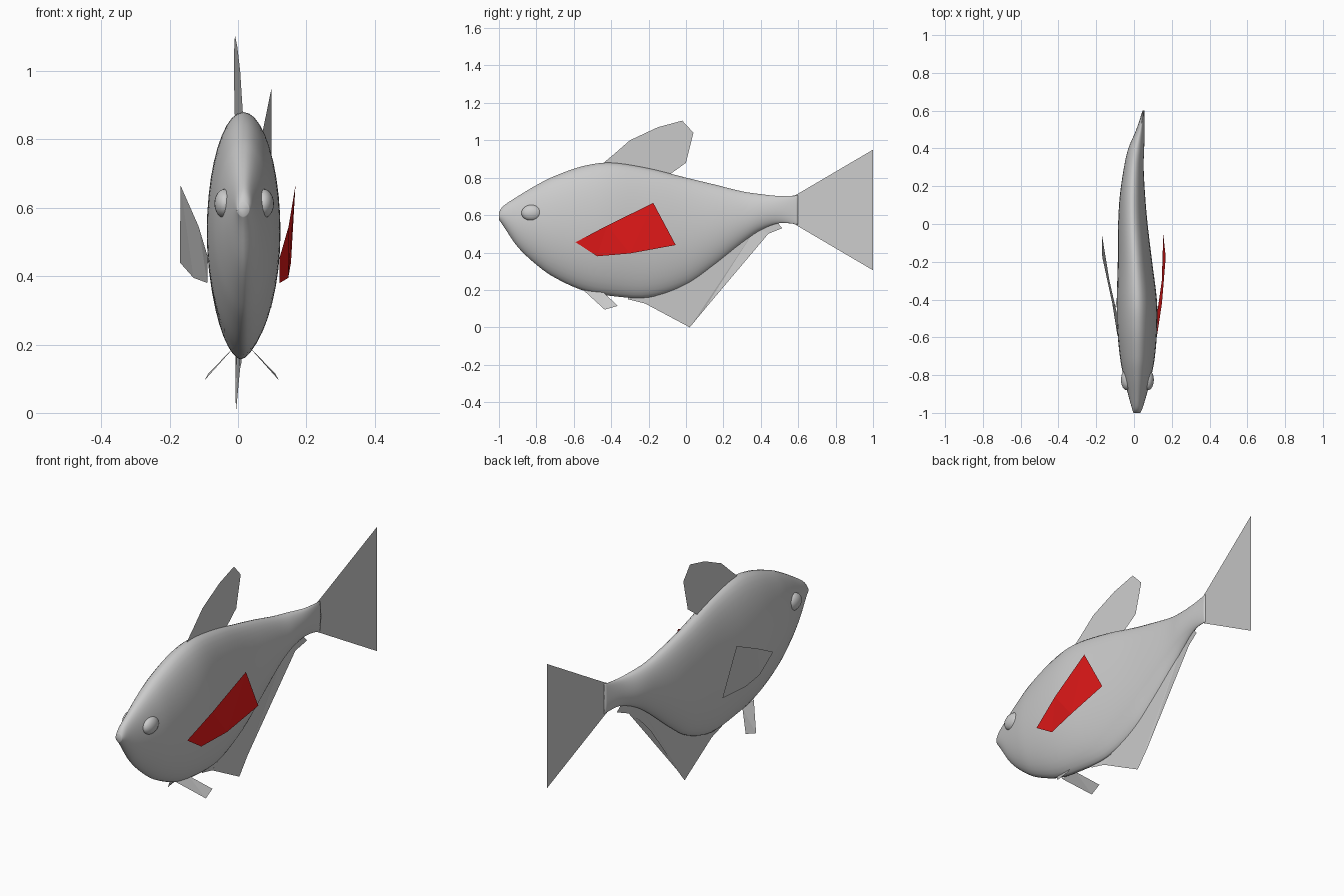
import bpy, bmesh, math
from mathutils import Vector

if "Cube" in bpy.data.objects:
    bpy.data.objects.remove(bpy.data.objects["Cube"])

# Body stations from mouth to tail root: y, top z, bottom z, centre x, half width
STATIONS = [
    (-1.00, 0.615, 0.575, 0.015, 0.018),
    (-0.975, 0.65, 0.54, 0.017, 0.028),
    (-0.90, 0.70, 0.43, 0.018, 0.050),
    (-0.80, 0.76, 0.335, 0.018, 0.075),
    (-0.70, 0.81, 0.265, 0.018, 0.093),
    (-0.55, 0.862, 0.197, 0.017, 0.106),
    (-0.40, 0.88, 0.168, 0.015, 0.106),
    (-0.20, 0.85, 0.160, 0.005, 0.091),
    (0.00, 0.80, 0.225, -0.006, 0.078),
    (0.15, 0.764, 0.327, -0.008, 0.067),
    (0.30, 0.727, 0.450, -0.001, 0.052),
    (0.40, 0.712, 0.520, 0.012, 0.042),
    (0.50, 0.702, 0.557, 0.034, 0.022),
    (0.60, 0.705, 0.550, 0.050, 0.005),
]
SIDES, STEPS = 40, 5


def catmull(a, b, c, d, t):
    return tuple(0.5 * (2*q + (r - p)*t + (2*p - 5*q + 4*r - s)*t*t + (3*q - p - 3*r + s)*t**3)
                 for p, q, r, s in zip(a, b, c, d))


def smooth_stations():
    n, out = len(STATIONS), []
    for i in range(n - 1):
        quad = [STATIONS[min(max(i + k, 0), n - 1)] for k in (-1, 0, 1, 2)]
        out += [catmull(*quad, s / STEPS) for s in range(STEPS)]
    return out + [STATIONS[-1]]


def centre_x(y):
    for a, b in zip(STATIONS, STATIONS[1:]):
        if y <= b[0]:
            return a[3] + (b[3] - a[3]) * (y - a[0]) / (b[0] - a[0])
    return 0.05 + (y - 0.6) * 0.12


def make_object(name, bm):
    bmesh.ops.recalc_face_normals(bm, faces=bm.faces)
    me = bpy.data.meshes.new(name)
    bm.to_mesh(me)
    bm.free()
    ob = bpy.data.objects.new(name, me)
    bpy.context.collection.objects.link(ob)
    return ob


def fin(name, pts):
    """Flat fin, fanned between facing outline points."""
    bm = bmesh.new()
    face = bm.faces.new([bm.verts.new(p) for p in pts])
    bmesh.ops.triangulate(bm, faces=[face])
    return make_object(name, bm)


# Body: lofted rings with a narrower keel underneath
bm = bmesh.new()
rings = []
for y, top, bot, cx, hw in smooth_stations():
    zc, h = (top + bot) / 2, (top - bot) / 2
    ring = []
    for k in range(SIDES):
        a = 2 * math.pi * k / SIDES
        c, s = math.cos(a), math.sin(a)
        power = 1.0 if s >= 0 else 1.2
        ring.append(bm.verts.new((cx + hw * math.copysign(abs(c) ** power, c), y, zc + h * s)))
    rings.append(ring)
for r0, r1 in zip(rings, rings[1:]):
    for k in range(SIDES):
        j = (k + 1) % SIDES
        bm.faces.new((r0[k], r0[j], r1[j], r1[k]))
bm.faces.new(rings[0])
bm.faces.new(rings[-1])
for f in bm.faces:
    f.smooth = True
make_object("body", bm)

# Eyes: low domes on both sides of the head
for side, name in ((1, "eye_right"), (-1, "eye_left")):
    bpy.ops.mesh.primitive_uv_sphere_add(segments=24, ring_count=12, radius=1,
                                         location=(0.018 + side * 0.056, -0.825, 0.612))
    eye = bpy.context.object
    eye.name = name
    eye.scale = (0.031, 0.055, 0.043)
    bpy.ops.object.shade_smooth()

# Tail, dorsal and anal fins follow the bent centre line
tail = [(0.55, 0.69), (0.60, 0.715), (1.0, 0.95), (1.0, 0.305), (0.60, 0.54), (0.55, 0.57)]
fin("tail_fin", [(centre_x(y), y, z) for y, z in tail])

dorsal = [(-0.45, 0.85), (-0.44, 0.88), (-0.38, 0.93), (-0.30, 1.0), (-0.15, 1.07), (-0.02, 1.105),
          (0.04, 1.04), (0.0, 0.88), (-0.09, 0.815), (-0.25, 0.82)]
fin("dorsal_fin", [(0.013 - 0.055 * (y + 0.42), y, z) for y, z in dorsal])

anal = [(-0.31, 0.18), (-0.31, 0.15), (-0.22, 0.128), (0.02, 0.0), (0.09, 0.085), (0.19, 0.225),
        (0.29, 0.36), (0.37, 0.445), (0.44, 0.50), (0.515, 0.53), (0.48, 0.57), (0.38, 0.54),
        (0.28, 0.46), (0.15, 0.36), (0.0, 0.26), (-0.15, 0.20)]
fin("anal_fin", [(centre_x(y), y, z) for y, z in anal])

# Pectoral and pelvic fins in pairs
pectoral = [(-0.59, 0.455), (-0.42, 0.545), (-0.175, 0.665), (-0.055, 0.44), (-0.30, 0.395), (-0.475, 0.38)]
right_x = (0.122, 0.148, 0.168, 0.155, 0.147, 0.122)
left_x = (-0.088, -0.115, -0.168, -0.17, -0.13, -0.09)
right_fin = fin("pectoral_fin_right", [(x, *p) for x, p in zip(right_x, pectoral)])
fin("pectoral_fin_left", [(x, *p) for x, p in zip(left_x, pectoral)])
red = bpy.data.materials.new("red")
red.diffuse_color = (0.8, 0.01, 0.01, 1)
red.use_nodes = True
red.node_tree.nodes["Principled BSDF"].inputs["Base Color"].default_value = red.diffuse_color
right_fin.data.materials.append(red)

for side, name in ((1, "pelvic_fin_right"), (-1, "pelvic_fin_left")):
    fin(name, [(0.011 + side * x, y, z) for x, y, z in
               ((0.015, -0.55, 0.20), (0.109, -0.435, 0.095), (0.098, -0.365, 0.115), (0.02, -0.45, 0.195))])
